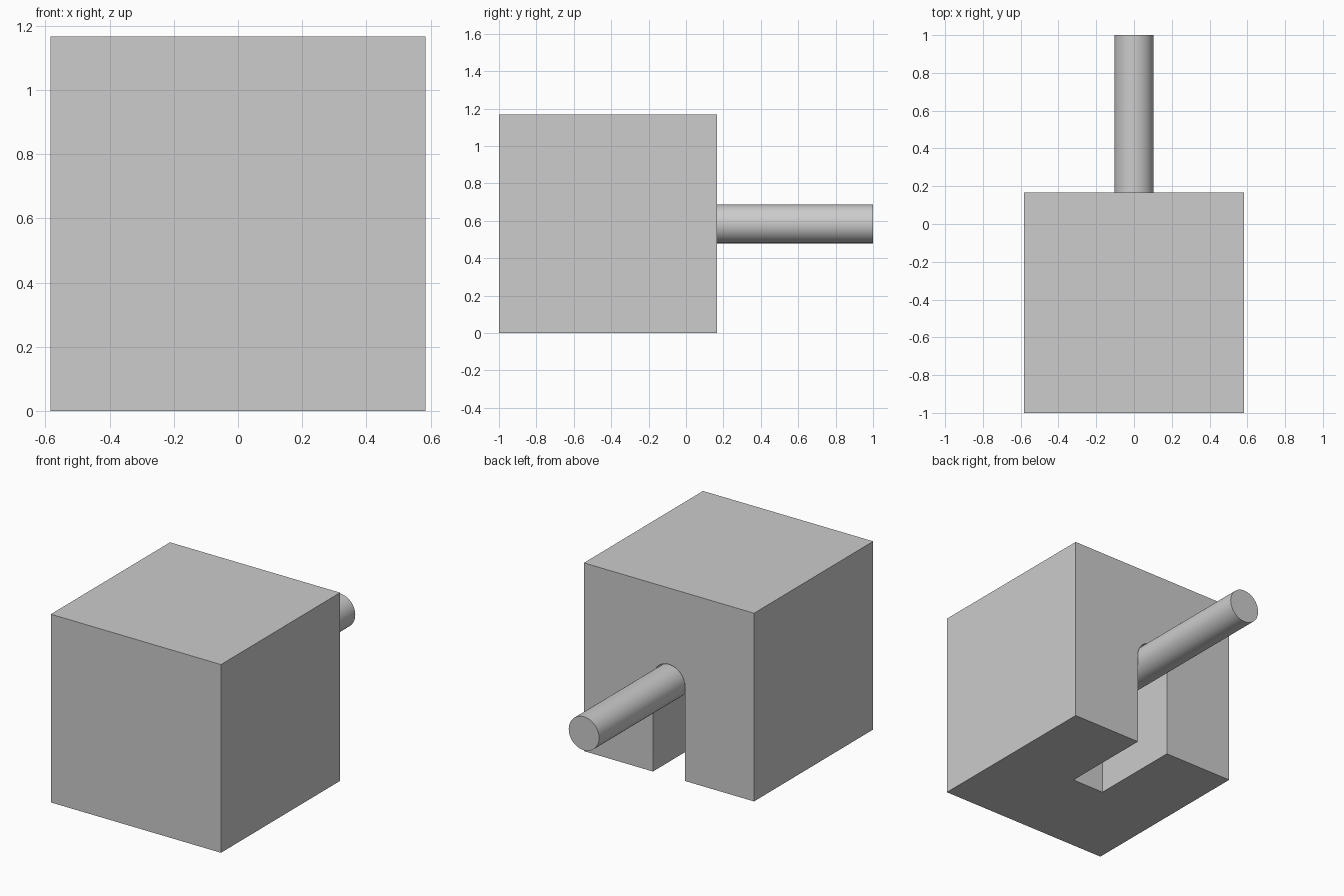
import bpy, bmesh
from math import pi, sin, cos
from mathutils import Matrix, Vector

cube = bpy.data.objects.get("Cube")
if cube:
    bpy.data.objects.remove(cube, do_unlink=True)

SIDE = 7 / 6            # block edge length
BACK = SIDE - 1         # y of the block's back face
MID = SIDE / 2          # height of the rod axis
SLOT_END = BACK - MID   # the slot reaches the middle of the block
SLOT_R, ROD_R = 0.11, 0.104

grey = bpy.data.materials.new("light grey")
grey.use_nodes = True
grey.diffuse_color = (0.604, 0.604, 0.604, 1)
grey.node_tree.nodes["Principled BSDF"].inputs["Base Color"].default_value = grey.diffuse_color


def add_object(name, bm):
    bmesh.ops.recalc_face_normals(bm, faces=bm.faces)
    mesh = bpy.data.meshes.new(name)
    bm.to_mesh(mesh)
    bm.free()
    mesh.materials.append(grey)
    obj = bpy.data.objects.new(name, mesh)
    bpy.context.collection.objects.link(obj)
    bpy.ops.object.select_all(action='DESELECT')
    obj.select_set(True)
    bpy.context.view_layer.objects.active = obj
    return obj


def extruded(name, profile, y0, y1):
    """Extrude an (x, z) outline along y."""
    bm = bmesh.new()
    face = bm.faces.new([bm.verts.new((x, y0, z)) for x, z in profile])
    new = bmesh.ops.extrude_face_region(bm, geom=[face])["geom"]
    verts = [v for v in new if isinstance(v, bmesh.types.BMVert)]
    bmesh.ops.translate(bm, verts=verts, vec=(0, y1 - y0, 0))
    return add_object(name, bm)


# Block: solid front half, and a back half with an arched slot open below
h = SIDE / 2
arch = [(SLOT_R * cos(pi * i / 24), MID + SLOT_R * sin(pi * i / 24)) for i in range(25)]
bm = bmesh.new()
bmesh.ops.create_cube(bm, size=SIDE, matrix=Matrix.Translation((0, BACK - h, h)))
block = add_object("block", bm)
cutter = extruded("slot_cutter", [(SLOT_R, -0.1)] + arch + [(-SLOT_R, -0.1)], SLOT_END, BACK + 0.1)
cutter.hide_render = True

cut = block.modifiers.new("slot", 'BOOLEAN')
cut.operation = 'DIFFERENCE'
cut.solver = 'EXACT'
cut.object = cutter
bpy.context.view_layer.objects.active = block
bpy.ops.object.modifier_apply(modifier=cut.name)
bpy.data.objects.remove(cutter, do_unlink=True)
bpy.ops.object.select_all(action='DESELECT')
block.select_set(True)
bpy.ops.object.shade_smooth_by_angle(angle=pi / 6)

# Rod: round bar seated against the slot's inner wall
bm = bmesh.new()
turn = Matrix.Translation((0, (SLOT_END + 1) / 2, MID)) @ Matrix.Rotation(pi / 2, 4, 'X')
bmesh.ops.create_cone(bm, cap_ends=True, segments=64, radius1=ROD_R, radius2=ROD_R,
                      depth=1 - SLOT_END, matrix=turn)
add_object("rod", bm)
bpy.ops.object.shade_smooth_by_angle(angle=pi / 6)
